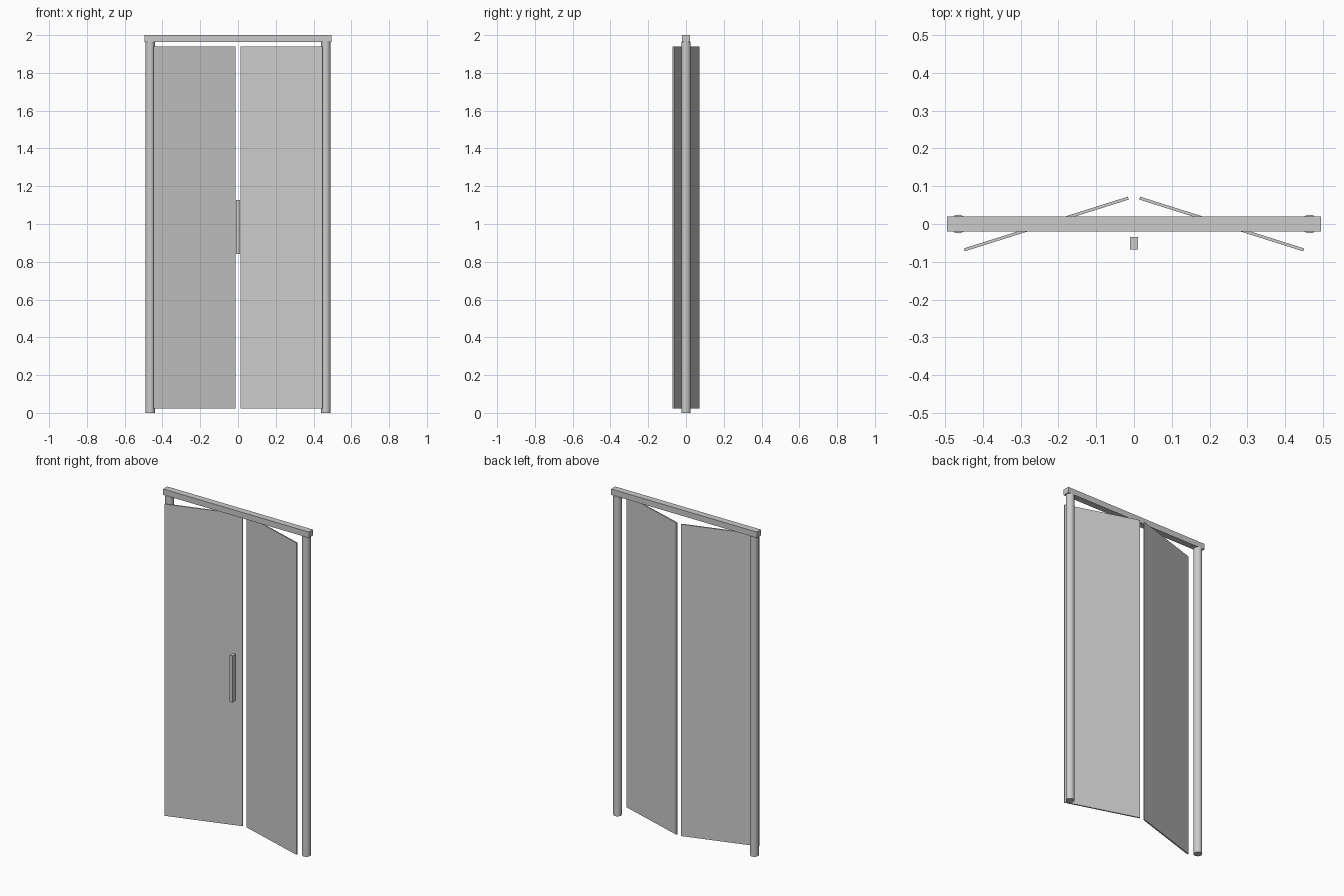
import bpy
from math import radians

if "Cube" in bpy.data.objects:
    bpy.data.objects.remove(bpy.data.objects["Cube"])


def box(name, size, loc, rot_z=0.0):
    bpy.ops.mesh.primitive_cube_add(size=1, location=loc, rotation=(0, 0, rot_z))
    ob = bpy.context.object
    ob.name = name
    ob.scale = size
    bpy.ops.object.transform_apply(location=False, rotation=False, scale=True)
    return ob


def post(name, x, radius, height):
    bpy.ops.mesh.primitive_cylinder_add(vertices=32, radius=radius, depth=height,
                                        location=(x, 0, height / 2))
    ob = bpy.context.object
    ob.name = name
    bpy.ops.object.shade_smooth_by_angle(angle=radians(40))
    return ob


# Header rail across the top
box("top_rail", (0.99, 0.04, 0.036), (0, 0, 1.982))

# Mirrored posts and half-turned door panels
for label, side in (("left", -1), ("right", 1)):
    post(label + "_post", side * 0.465, 0.0245, 1.966)
    box(label + "_panel", (0.455, 0.008, 1.916), (side * 0.232, 0, 0.982),
        -side * radians(17.5))

# Pull handle in front of the gap
box("handle", (0.02, 0.032, 0.287), (0, -0.051, 0.984))
